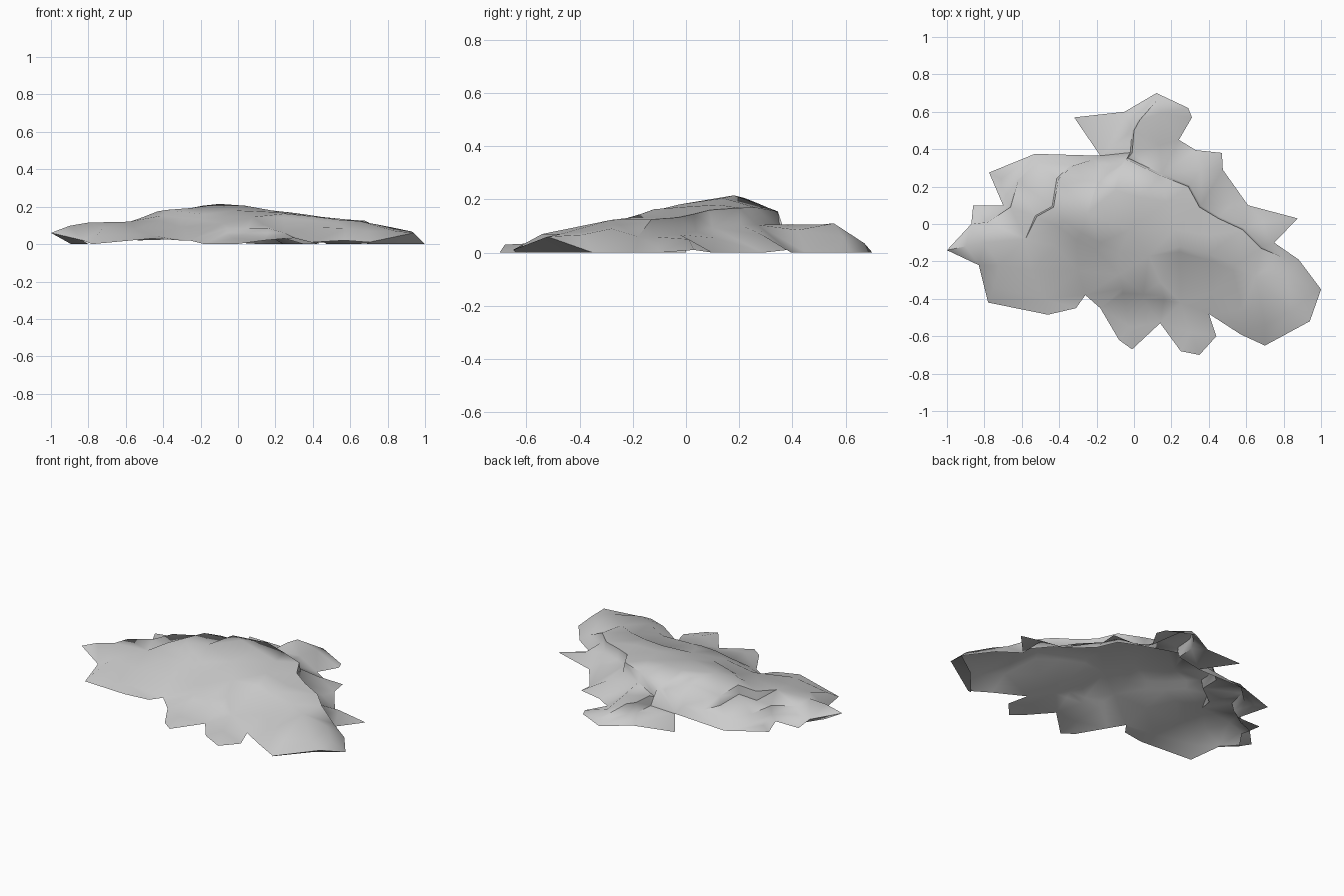
import bpy, bmesh
from mathutils import Vector
from mathutils.geometry import delaunay_2d_cdt

# ragged rim of the rock: x, y, height (zero where it meets the ground)
rim = [
    (-1, -.14, .06), (-.87, 0, .04), (-.86, .10, .02), (-.70, .10, .02), (-.775, .275, .04),
    (-.53, .375, .02), (-.18, .365, .03), (-.32, .57, .03), (-.05, .60, .01), (.12, .70, 0),
    (.29, .62, 0), (.31, .57, 0), (.24, .45, 0), (.33, .395, 0), (.47, .38, .01),
    (.475, .29, 0), (.61, .10, 0), (.875, .03, .01), (.75, -.10, 0), (.88, -.19, 0),
    (1, -.35, 0), (.94, -.52, .06), (.70, -.65, .01), (.57, -.59, .02), (.40, -.48, .01),
    (.44, -.60, 0), (.35, -.70, 0), (.25, -.68, .03), (.14, -.53, .02), (-.01, -.67, 0),
    (-.08, -.62, 0), (-.18, -.45, 0), (-.26, -.38, .02), (-.31, -.45, .02), (-.46, -.485, .03),
    (-.78, -.42, 0), (-.83, -.22, .02)]

# ledges: crest points, then offset (dx, dy) and drop to the foot of the step
ledges = [
    # long right-hand edge of the main slab
    ([(-.04, .345, .155), (.14, .26, .17), (.29, .20, .168), (.35, .09, .16),
      (.45, .03, .145), (.58, -.03, .132), (.68, -.13, .125)], (.008, .008), .065),
    # left-hand edges of the slabs
    ([(-.52, .04, .14), (-.43, .09, .175), (-.405, .24, .155), (-.33, .31, .13)],
     (-.008, .004), .055),
    ([(-.78, .01, .105), (-.66, .09, .105), (-.62, .23, .095)], (-.008, .006), .05),
    # back knob and summit shoulder
    ([(.03, .555, .11), (0, .50, .105), (-.01, .38, .105)], (-.01, .002), .06),
    ([(-.19, .22, .205), (-.12, .27, .185), (-.065, .31, .168)], (-.008, .01), .03),
    # shallow folds on the front slope
    ([(-.38, .02, .183), (-.28, -.05, .17), (-.18, -.10, .16)], (-.025, -.035), .03),
    ([(.25, -.12, .163), (.40, -.16, .148), (.54, -.22, .13)], (-.01, -.03), .02),
    ([(-.06, -.345, .085), (.05, -.375, .085), (.16, -.385, .085)], (0, -.025), .025),
]

# points on the gently sloping upper faces
surface = [
    (-.10, .18, .215), (.04, .14, .205), (-.25, .06, .193), (.18, .12, .18),
    (-.18, .32, .12), (-.02, -.03, .18), (.22, -.03, .17), (-.08, -.15, .148),
    (.40, -.06, .15), (-.42, -.12, .125), (.08, -.17, .145), (-.58, -.08, .12),
    (-.80, -.10, .115), (-.90, -.12, .098), (-.72, -.22, .088), (-.55, -.25, .08),
    (-.3, -.25, .09), (-.08, -.27, .11), (.14, -.31, .102), (-.75, -.34, .05),
    (-.48, -.4, .05), (.25, -.42, .06), (-.02, -.55, .03), (.3, -.58, .035),
    (.42, -.36, .09), (.65, -.28, .123), (.82, -.28, .09), (.93, -.39, .067),
    (.84, -.47, .07), (.70, -.54, .07), (.58, -.46, .084), (.14, .59, .06),
    (.13, .67, .035), (.14, .42, .085), (.36, .29, .065), (.52, .11, .055),
    (.70, .01, .05), (-.52, .33, .075), (-.22, .345, .085), (-.71, .24, .05), (.8, -.18, .06)]

# collect all points and the lines that must stay as creases
points = [Vector(p) for p in rim]
n = len(rim)
lines = [(i, (i + 1) % n) for i in range(n)]
for crest, (dx, dy), drop in ledges:
    for row in (crest, [(x + dx, y + dy, z - drop) for x, y, z in crest]):
        start = len(points)
        points += [Vector(p) for p in row]
        lines += [(i, i + 1) for i in range(start, len(points) - 1)]
points += [Vector(p) for p in surface]

# triangulate the plan and lift it to height
flat, _, tris, origin, _, _ = delaunay_2d_cdt(
    [p.to_2d() for p in points], lines, [], 1, 1e-4)
bm = bmesh.new()
verts = []
for p, src in zip(flat, origin):
    z = points[src[0]].z if src else .08
    verts.append(bm.verts.new((p.x, p.y, z)))
for t in tris:
    bm.faces.new([verts[i] for i in t])

# undercut skirt below the raised front corners, open underneath
edges = [e for e in bm.edges if e.is_boundary and max(v.co.z for v in e.verts) > .05]
new = bmesh.ops.extrude_edge_only(bm, edges=edges)["geom"]
for v in new:
    if isinstance(v, bmesh.types.BMVert):
        s = 1 - v.co.z * 1.8
        v.co = (v.co.x * s, v.co.y * s, 0)
bmesh.ops.remove_doubles(bm, verts=bm.verts, dist=.001)
bmesh.ops.recalc_face_normals(bm, faces=bm.faces)
if sum(f.normal.z * f.calc_area() for f in bm.faces) < 0:
    bmesh.ops.reverse_faces(bm, faces=bm.faces)

mesh = bpy.data.meshes.new("rock_ledge")
bm.to_mesh(mesh)
bm.free()
rock = bpy.data.objects.new("rock_ledge", mesh)
bpy.context.collection.objects.link(rock)
bpy.context.view_layer.objects.active = rock
rock.select_set(True)
bpy.ops.object.shade_smooth_by_angle(angle=1.2)
